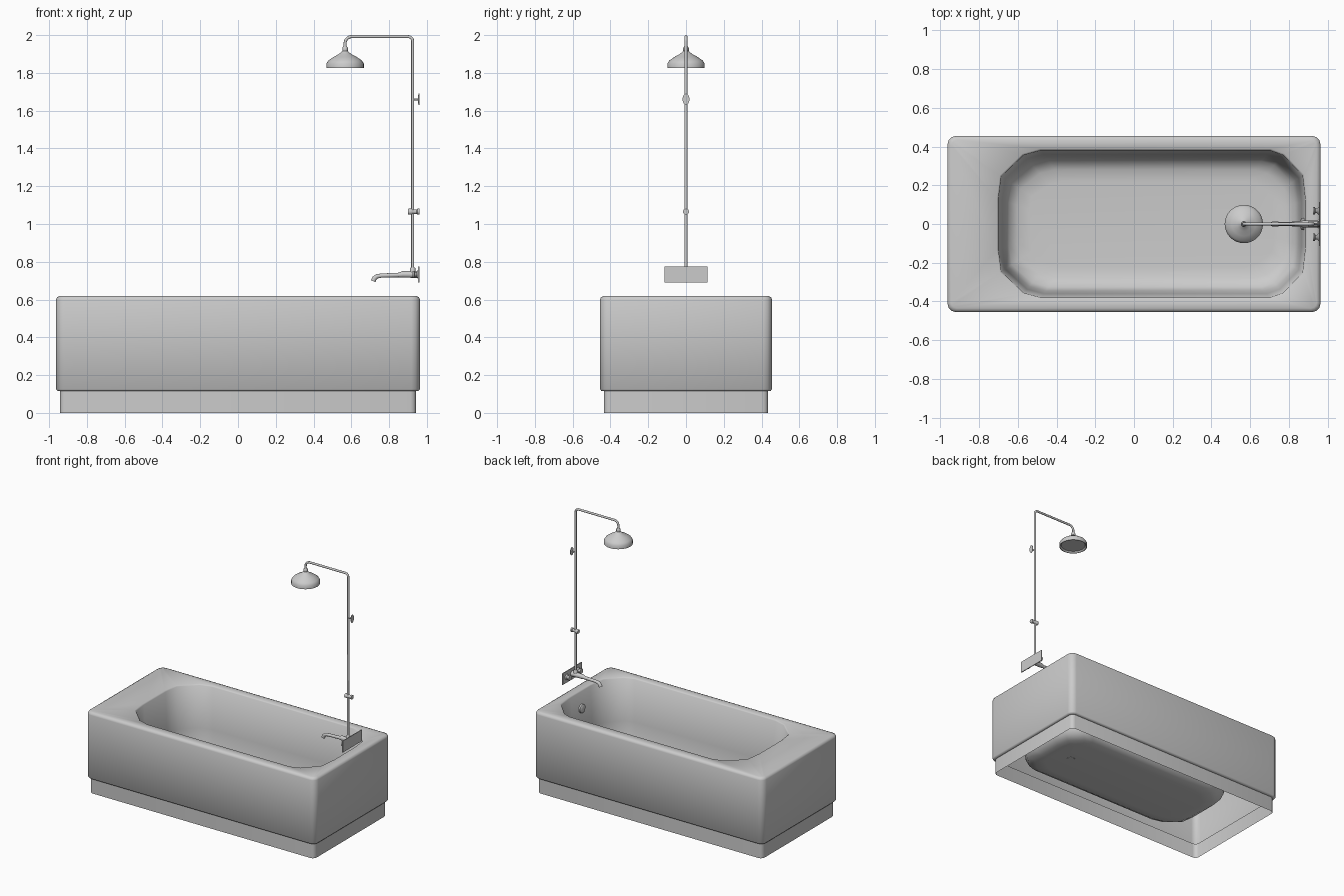
import bpy, bmesh, math
from mathutils import Vector, Matrix

cube = bpy.data.objects.get("Cube")
if cube:
    bpy.data.objects.remove(cube)

grey = bpy.data.materials.new("light_grey")
grey.use_nodes = True
grey.diffuse_color = (0.6, 0.6, 0.6, 1)
grey.node_tree.nodes["Principled BSDF"].inputs["Base Color"].default_value = (0.6, 0.6, 0.6, 1)


def finish(name, bm, angle=40):
    mesh = bpy.data.meshes.new(name)
    bm.to_mesh(mesh)
    bm.free()
    mesh.materials.append(grey)
    obj = bpy.data.objects.new(name, mesh)
    bpy.context.collection.objects.link(obj)
    bpy.ops.object.select_all(action="DESELECT")
    bpy.context.view_layer.objects.active = obj
    obj.select_set(True)
    bpy.ops.object.shade_smooth_by_angle(angle=math.radians(angle))
    return obj


def loft(name, rings, cap_start=False, cap_end=False, angle=40):
    """Skin a list of equal-length closed rings."""
    bm = bmesh.new()
    loops = [[bm.verts.new(p) for p in ring] for ring in rings]
    n = len(loops[0])
    for a, b in zip(loops, loops[1:]):
        for i in range(n):
            j = (i + 1) % n
            bm.faces.new((a[i], a[j], b[j], b[i]))
    if cap_start:
        bm.faces.new(loops[0][::-1])
    if cap_end:
        bm.faces.new(loops[-1])
    return finish(name, bm, angle)


def turned(name, profile, origin, axis=(0, 0, 1), sides=24, squash=1.0, caps=True):
    """Lathe (radius, height) pairs around an axis through origin."""
    rot = Vector((0, 0, 1)).rotation_difference(Vector(axis)).to_matrix()
    rings = []
    for r, h in profile:
        ring = []
        for i in range(sides):
            t = 2 * math.pi * i / sides
            p = rot @ Vector((r * math.cos(t), r * math.sin(t), h))
            p.y *= squash
            ring.append(p + Vector(origin))
        rings.append(ring)
    return loft(name, rings, caps, caps)


def pipe(name, points, radii, sides=12):
    """Tube through points lying in the y = 0 plane."""
    pts = [Vector(p) for p in points]
    side = Vector((0, 1, 0))
    rings = []
    for i, p in enumerate(pts):
        d = (pts[min(i + 1, len(pts) - 1)] - pts[max(i - 1, 0)]).normalized()
        up = d.cross(side)
        angles = [2 * math.pi * k / sides for k in range(sides)]
        rings.append([p + radii[i] * (side * math.cos(t) + up * math.sin(t)) for t in angles])
    return loft(name, rings, True, True)


def bend(cx, cz, r, start, steps=6):
    """Quarter turn in the xz plane."""
    angles = [start + math.pi / 2 * i / steps for i in range(steps + 1)]
    return [(cx + r * math.cos(a), 0, cz + r * math.sin(a)) for a in angles]


def outer_ring(hx, hy, r, z):
    ring = []
    for q, (sx, sy) in enumerate(((1, 1), (-1, 1), (-1, -1), (1, -1))):
        for k in range(4):
            a = math.pi / 2 * (q + k / 3)
            ring.append((sx * (hx - r) + r * math.cos(a), sy * (hy - r) + r * math.sin(a), z))
    return ring


# Chamfered basin opening: one foot corner and one head corner, mirrored in y
FOOT = [(0.885, 0.12), (0.87, 0.25), (0.77, 0.355), (0.70, 0.38)]
HEAD = [(-0.48, 0.38), (-0.57, 0.355), (-0.685, 0.245), (-0.70, 0.13)]


def basin_ring(inset, z):
    half = FOOT + HEAD
    full = half + [(x, -y) for x, y in reversed(half)]
    cx, hx, hy = 0.09, 0.79, 0.38
    return [(cx + (x - cx) * (1 - inset / hx), y * (1 - inset / hy), z) for x, y in full]


# Tub: open-bottomed outer shell, rounded rim and hanging basin in one skin
HX, HY = 0.963, 0.455
tub = [outer_ring(HX - 0.02, HY - 0.02, 0.03, 0.115),
       outer_ring(HX - 0.008, HY - 0.008, 0.038, 0.115),
       outer_ring(HX, HY, 0.045, 0.125),
       outer_ring(HX, HY, 0.045, 0.60),
       outer_ring(HX - 0.005, HY - 0.005, 0.042, 0.613),
       outer_ring(HX - 0.02, HY - 0.02, 0.03, 0.62),
       basin_ring(-0.008, 0.62),
       basin_ring(0.0, 0.612),
       basin_ring(0.02, 0.30),
       basin_ring(0.035, 0.14),
       basin_ring(0.055, 0.09),
       basin_ring(0.10, 0.065),
       basin_ring(0.16, 0.06)]
loft("tub", tub, cap_end=True, angle=60)

# Recessed plinth band
loft("plinth", [outer_ring(HX - 0.02, HY - 0.02, 0.03, z) for z in (0, 0.115)], angle=60)

# Drain and overflow
turned("drain", [(0.03, 0), (0.03, 0.004), (0.02, 0.006)], (0.59, 0, 0.058))
turned("overflow", [(0.032, 0), (0.032, 0.012), (0.022, 0.018)], (0.878, 0, 0.49), (-1, 0, 0))

# Riser pipe with curved arm
RX, AX, TOP = 0.925, 0.567, 1.992
path = [(RX, 0, 0.73)] + bend(RX - 0.025, TOP - 0.025, 0.025, 0)
path += bend(AX + 0.035, TOP - 0.035, 0.035, math.pi / 2) + [(AX, 0, 1.90)]
pipe("riser_pipe", path, [0.008] * len(path))

# Shower head with recessed face
turned("shower_collar", [(0.012, 0), (0.015, 0.008), (0.015, 0.022), (0.010, 0.03)], (AX, 0, 1.91))
turned("shower_head", [(0.085, 1.835), (0.094, 1.825), (0.099, 1.825), (0.099, 1.85),
                       (0.088, 1.866), (0.062, 1.884), (0.036, 1.898), (0.02, 1.91),
                       (0.012, 1.918)], (AX, 0, 0), sides=32)

# Wall brackets
turned("upper_bracket", [(0.005, 0), (0.005, 0.03)], (RX, 0, 1.66), (1, 0, 0))
turned("upper_bracket_rose", [(0.012, 0), (0.03, 0.004), (0.03, 0.008)],
       (0.952, 0, 1.66), (1, 0, 0), squash=0.6)
turned("lower_bracket", [(0.013, 0), (0.016, 0.004), (0.016, 0.02), (0.012, 0.025), (0.012, 0.046),
                         (0.016, 0.05), (0.016, 0.06)], (0.90, 0, 1.065), (1, 0, 0))

# Mixer plate, knobs and spout
bm = bmesh.new()
bmesh.ops.create_cube(bm, size=1, matrix=Matrix.Translation((0.957, 0, 0.733))
                      @ Matrix.Diagonal((0.006, 0.228, 0.086, 1)))
finish("mixer_plate", bm)
for name, y in (("left_knob", 0.068), ("right_knob", -0.068)):
    turned(name, [(0.022, 0), (0.012, 0.01), (0.012, 0.018), (0.019, 0.022), (0.019, 0.032)],
           (0.955, y, 0.733), (-1, 0, 0))
pipe("spout", [(0.957, 0, 0.733), (0.945, 0, 0.733), (0.87, 0, 0.733), (0.85, 0, 0.73),
               (0.76, 0, 0.727), (0.735, 0, 0.723), (0.722, 0, 0.712), (0.716, 0, 0.697)],
     [0.024, 0.018, 0.017, 0.012, 0.011, 0.012, 0.013, 0.013])
turned("riser_collar", [(0.014, 0), (0.014, 0.03), (0.009, 0.036)], (RX, 0, 0.735))
